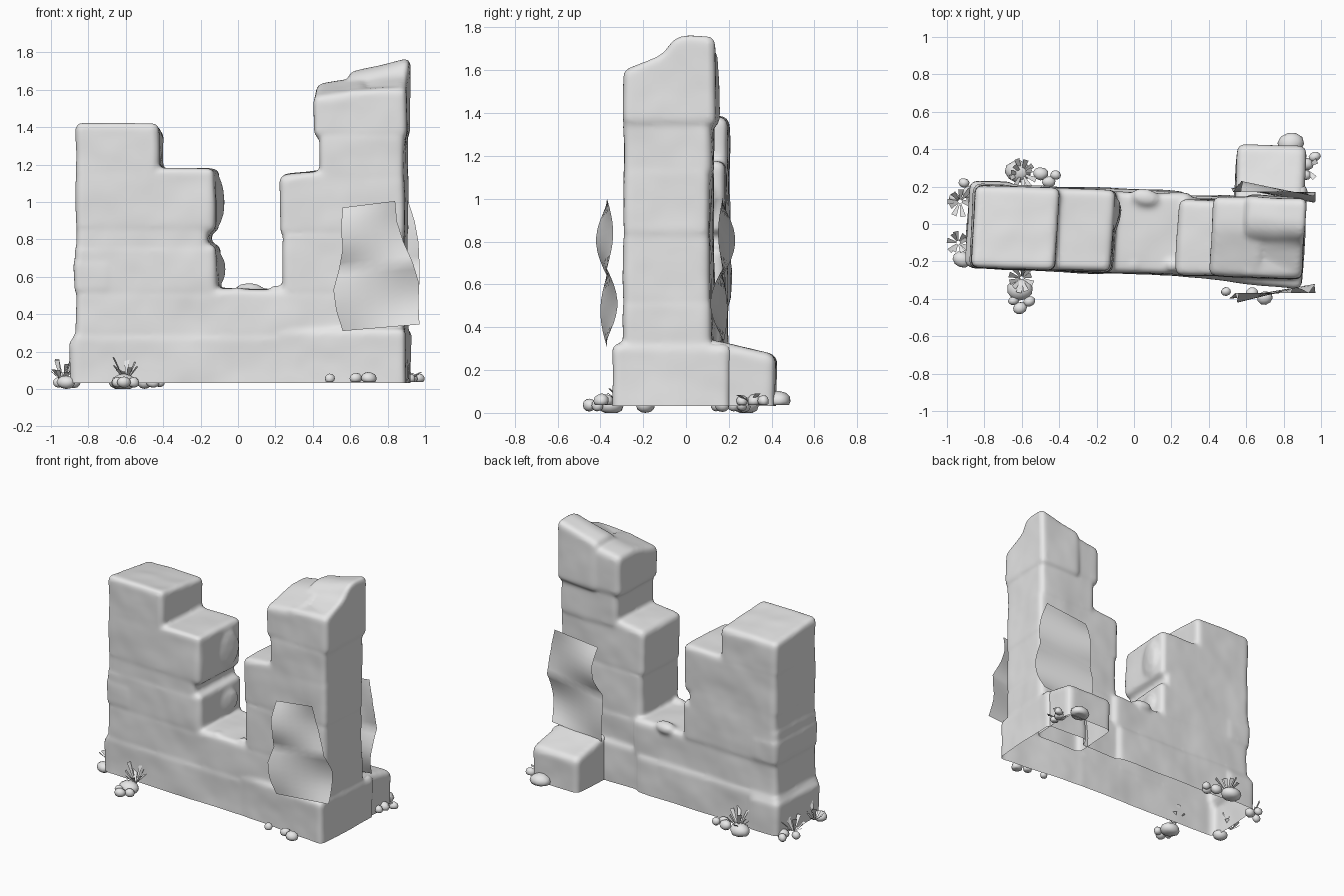
import bpy, bmesh, math, random
from mathutils import Vector, Matrix, noise

random.seed(4)
cube = bpy.data.objects.get("Cube")
if cube:
    bpy.data.objects.remove(cube, do_unlink=True)

# One plain stone grey for everything
GREY = (0.8, 0.8, 0.8, 1)
stone = bpy.data.materials.new("stone_grey")
stone.use_nodes = True
stone.diffuse_color = GREY
stone.node_tree.nodes["Principled BSDF"].inputs["Base Color"].default_value = GREY


def make(name, bm, smooth=True):
    """Turn a bmesh into a linked object."""
    mesh = bpy.data.meshes.new(name)
    bm.to_mesh(mesh)
    bm.free()
    mesh.materials.append(stone)
    obj = bpy.data.objects.new(name, mesh)
    bpy.context.collection.objects.link(obj)
    for p in mesh.polygons:
        p.use_smooth = smooth
    return obj


def prism(bm, x0, x1, profile, drop=0, flare=0):
    """Extrude a (y, z) profile along x; the wall is turned slightly.
    drop lowers the top at x0, flare pushes the front out at x1."""
    part = bmesh.new()
    rings = []
    zmid = sum(z for _, z in profile) / len(profile)
    for x, d, f in ((x0, drop, 0), (x1, 0, flare)):
        rings.append([part.verts.new((x + 0.06 * y, y - 0.035 * x - (f if y < 0 else 0),
                                      z - (d if z > zmid else 0)))
                      for y, z in profile])
    part.faces.new(rings[0])
    part.faces.new(rings[1][::-1])
    n = len(profile)
    for i in range(n):
        j = (i + 1) % n
        part.faces.new((rings[0][i], rings[1][i], rings[1][j], rings[0][j]))
    bmesh.ops.recalc_face_normals(part, faces=part.faces[:])
    bmesh.ops.bevel(part, geom=part.edges[:], offset=0.034, segments=3,
                    profile=0.5, affect='EDGES', clamp_overlap=True)
    tmp = bpy.data.meshes.new("tmp")
    part.to_mesh(tmp)
    part.free()
    bm.from_mesh(tmp)
    bpy.data.meshes.remove(tmp)


def block(bm, x0, x1, z0, z1, y0=-0.263, y1=0.178, back=0, **kw):
    """Box course; back lowers the top rear edge."""
    prism(bm, x0, x1, [(y0, z0), (y1, z0), (y1, z1 - back), (y0, z1)], **kw)


def blob(bm, centre, size):
    m = Matrix.Translation(centre) @ Matrix.Rotation(random.uniform(-0.4, 0.4), 4, 'Z')
    return bmesh.ops.create_icosphere(bm, subdivisions=2, radius=1,
                                      matrix=m @ Matrix.Diagonal((*size, 1)))


def weather(name, bm, voxel=0.013):
    """Fuse the blocks, soften and roughen them, and open the underside."""
    obj = make(name, bm)
    rem = obj.modifiers.new("fuse", 'REMESH')
    rem.mode = 'VOXEL'
    rem.voxel_size = voxel
    soft = obj.modifiers.new("soften", 'SMOOTH')
    soft.factor = 0.5
    soft.iterations = 6
    ev = obj.evaluated_get(bpy.context.evaluated_depsgraph_get())
    out = bmesh.new()
    out.from_mesh(ev.to_mesh())
    ev.to_mesh_clear()
    out.normal_update()
    moves = [v.normal * (0.009 * noise.noise(v.co * 4) + 0.002 * noise.noise(v.co * 10))
             for v in out.verts]
    for v, m in zip(out.verts, moves):
        v.co += m
    bmesh.ops.bisect_plane(out, geom=out.verts[:] + out.edges[:] + out.faces[:],
                           plane_co=(0, 0, 0.032), plane_no=(0, 0, 1), clear_inner=True)
    bpy.data.objects.remove(obj, do_unlink=True)
    return make(name, out)


# Main ruined wall: stacked courses
wall = bmesh.new()
block(wall, -0.87, 0.27, -0.05, 0.30, y0=-0.268, y1=0.185)
block(wall, -0.888, -0.65, -0.05, 0.27, y0=-0.262, y1=0.198)
block(wall, 0.20, 0.912, -0.05, 0.325, y0=-0.265, y1=0.165, flare=0.052)
block(wall, 0.58, 0.912, -0.05, 0.32, y0=-0.2, y1=0.24)
block(wall, -0.856, 0.30, 0.26, 0.535, y1=0.172)
block(wall, 0.18, 0.902, 0.26, 0.535, y1=0.147)
# left pier
block(wall, -0.858, -0.10, 0.49, 0.775)
block(wall, -0.866, -0.65, 0.50, 0.70, y0=-0.266, y1=0.182)
block(wall, -0.852, -0.145, 0.70, 0.90, y0=-0.26)
block(wall, -0.855, -0.108, 0.835, 1.185, back=0.01)
block(wall, -0.858, -0.405, 1.12, 1.428, back=0.05)
# right pier
block(wall, 0.25, 0.90, 0.49, 0.855, y1=0.142)
block(wall, 0.235, 0.56, 0.815, 1.185, y1=0.142, drop=0.045)
block(wall, 0.44, 0.906, 0.815, 1.16, y1=0.142)
block(wall, 0.445, 0.904, 1.10, 1.38, y1=0.15)
prism(wall, 0.415, 0.70, [(-0.263, 1.34), (0.16, 1.34), (0.16, 1.665), (0.0, 1.67),
                          (-0.263, 1.6)], drop=0.04)
prism(wall, 0.59, 0.915, [(-0.263, 1.34), (0.175, 1.34), (0.168, 1.765), (0.03, 1.775),
                          (-0.03, 1.755), (-0.08, 1.69), (-0.263, 1.6)], drop=0.085)
# lumps resting in the gap and on the broken jamb
blob(wall, (0.06, 0.14, 0.525), (0.085, 0.055, 0.045))
blob(wall, (0.0, -0.225, 0.52), (0.035, 0.03, 0.025))
blob(wall, (0.2, -0.22, 0.53), (0.035, 0.035, 0.03))
blob(wall, (-0.115, 0.02, 1.0), (0.03, 0.12, 0.14))
blob(wall, (-0.115, 0.0, 0.64), (0.03, 0.12, 0.09))
weather("ruined_wall", wall)

# Low block behind the right pier
low = bmesh.new()
prism(low, 0.53, 0.895, [(0.08, -0.05), (0.445, -0.05), (0.445, 0.268), (0.08, 0.355)])
weather("rear_block", low)


# Hanging cloths: wavy sheets, edges listed from bottom to top
def lerp(points, v):
    t = v * (len(points) - 1)
    i = min(int(t), len(points) - 2)
    return points[i] + (points[i + 1] - points[i]) * (t - i)


def cloth(name, left, right, y_mid, twist, wave):
    bm = bmesh.new()
    cols, rows = 6, 18
    grid = []
    for r in range(rows + 1):
        v = r / rows
        s = math.sin(2 * math.pi * v)
        row = []
        for c in range(cols + 1):
            u = c / cols
            x = lerp(left, v) * (1 - u) + lerp(right, v) * u
            y = y_mid + (u - 0.5) * twist * abs(s) + wave * s
            row.append(bm.verts.new((x, y, 0.31 + 0.66 * v + 0.035 * u)))
        grid.append(row)
    for r in range(rows):
        for c in range(cols):
            bm.faces.new((grid[r][c], grid[r][c + 1], grid[r + 1][c + 1], grid[r + 1][c]))
    make(name, bm)


cloth("front_cloth", [0.56, 0.525, 0.51, 0.54, 0.56, 0.55, 0.56],
      [0.97, 0.965, 0.968, 0.935, 0.885, 0.85, 0.84], -0.37, 0.08, 0.01)
cloth("rear_cloth", [0.54, 0.53, 0.52, 0.53, 0.57, 0.58, 0.57],
      [0.93, 0.955, 0.97, 0.97, 0.965, 0.945, 0.91], 0.172, -0.08, -0.018)

# Pebbles around the foot: x, y, radius
PEBBLES = [(-0.61, -0.35, 0.07), (-0.61, -0.45, 0.038), (-0.56, -0.415, 0.033),
           (-0.645, -0.41, 0.03), (-0.62, 0.28, 0.07), (-0.5, 0.27, 0.042),
           (-0.455, 0.225, 0.035), (-0.42, 0.26, 0.03), (-0.92, -0.19, 0.05),
           (-0.91, 0.22, 0.03), (-0.88, 0.17, 0.04), (-0.96, 0.14, 0.03),
           (0.84, 0.43, 0.072), (0.965, 0.36, 0.032), (0.92, 0.32, 0.042),
           (0.92, 0.26, 0.03), (0.49, -0.36, 0.028), (0.70, -0.395, 0.042),
           (0.63, -0.37, 0.035)]
pebbles = bmesh.new()
for x, y, r in PEBBLES:
    z = 0.035 if x < 0 else 0.055
    blob(pebbles, (x, y, z), (r, r * 0.85, 0.012 + r * 0.5))
for v in pebbles.verts:
    v.co += noise.noise_vector(v.co * 14) * 0.005
    v.co.z = max(v.co.z, 0 if v.co.x < 0 else 0.036)
make("pebbles", pebbles)


# Grass tufts: flat blades that fan out and widen
def tuft(name, x, y, count, height):
    bm = bmesh.new()
    for i in range(count):
        a = 2 * math.pi * (i + random.random() * 0.6) / count
        out = Vector((math.cos(a), math.sin(a), 0))
        side = Vector((-out.y, out.x, 0))
        root = Vector((x, y, 0.05)) + out * 0.01
        tip = root + out * random.uniform(0.04, 0.075)
        tip.z += height * random.uniform(0.3, 1)
        bm.faces.new([bm.verts.new(p) for p in (root - side * 0.004, root + side * 0.004,
                                                tip + side * 0.015, tip - side * 0.015)])
    make(name, bm, smooth=False)


for name, x, y, n, h in (("grass_front", -0.60, -0.29, 10, 0.13),
                         ("grass_back", -0.60, 0.27, 11, 0.13),
                         ("grass_end_front", -0.94, -0.10, 9, 0.12),
                         ("grass_end_back", -0.93, 0.12, 9, 0.12),
                         ("grass_right", 0.91, 0.3, 5, 0.05)):
    tuft(name, x, y, n, h)
